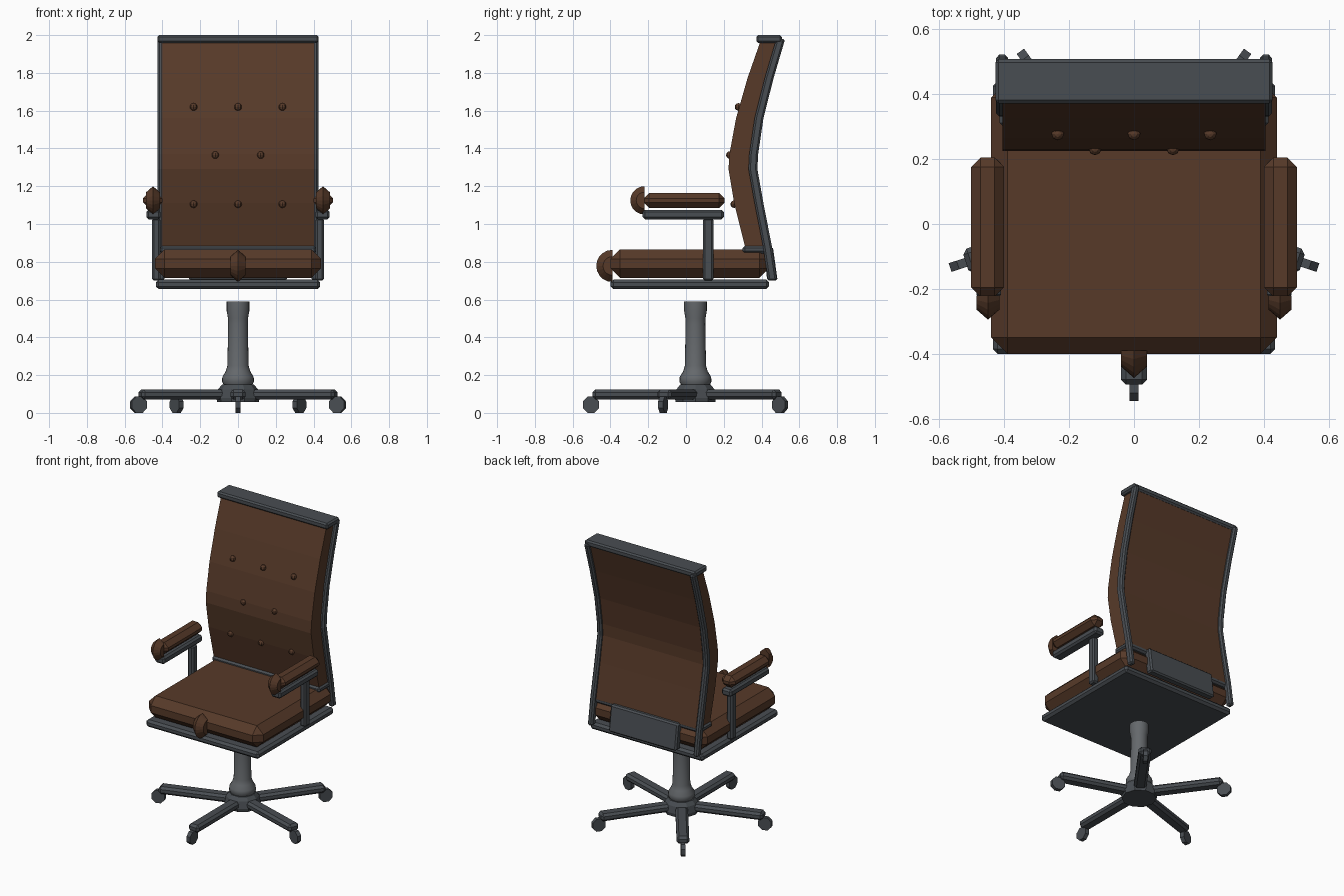
import bpy, bmesh, math
from mathutils import Matrix, Vector

if "Cube" in bpy.data.objects:
    bpy.data.objects.remove(bpy.data.objects["Cube"])


def material(name, rgb):
    m = bpy.data.materials.new(name)
    m.diffuse_color = (*rgb, 1)
    m.use_nodes = True
    m.node_tree.nodes["Principled BSDF"].inputs["Base Color"].default_value = m.diffuse_color
    return m


LEATHER = material("brown_leather", (0.095, 0.042, 0.022))
FRAME = material("dark_frame", (0.066, 0.075, 0.085))
STEEL = material("grey_steel", (0.13, 0.14, 0.15))


def finish(name, bm, mat, bevel=0, mirror=False):
    bmesh.ops.recalc_face_normals(bm, faces=bm.faces)
    me = bpy.data.meshes.new(name)
    bm.to_mesh(me)
    bm.free()
    me.materials.append(mat)
    ob = bpy.data.objects.new(name, me)
    bpy.context.collection.objects.link(ob)
    if bevel:
        b = ob.modifiers.new("bevel", 'BEVEL')
        b.width, b.segments = bevel, 1
        b.limit_method, b.angle_limit = 'ANGLE', math.radians(40)
    if mirror:
        ob.modifiers.new("mirror", 'MIRROR')
    return ob


def box(name, x, y, z, mat, bevel=0.012, mirror=False, matrix=None):
    """Bevelled box from (min, max) ranges."""
    bm = bmesh.new()
    size = Matrix.Diagonal((x[1] - x[0], y[1] - y[0], z[1] - z[0], 1))
    mid = Matrix.Translation((sum(x) / 2, sum(y) / 2, sum(z) / 2))
    bmesh.ops.create_cube(bm, size=1, matrix=(matrix or Matrix()) @ mid @ size)
    return finish(name, bm, mat, bevel, mirror)


def strip(name, front, back, x0, x1, mat, bevel=0, mirror=False):
    """Bent slab: matching (y, z) points on its front and back, spanning x0..x1."""
    bm = bmesh.new()
    rings = [[bm.verts.new(p) for p in ((x0, *f), (x1, *f), (x1, *b), (x0, *b))]
             for f, b in zip(front, back)]
    for a, b in zip(rings, rings[1:]):
        for i in range(4):
            j = (i + 1) % 4
            bm.faces.new((a[i], a[j], b[j], b[i]))
    bm.faces.new(rings[0])
    bm.faces.new(rings[-1])
    return finish(name, bm, mat, bevel, mirror)


def lathe(name, profile, centre, sides, mat):
    """Solid of revolution about z from (radius, z) points."""
    bm = bmesh.new()
    rings = []
    for r, z in profile:
        rings.append([bm.verts.new((centre[0] + r * math.cos(t), centre[1] + r * math.sin(t), z))
                      for t in (math.tau * i / sides for i in range(sides))])
    for a, b in zip(rings, rings[1:]):
        for i in range(sides):
            j = (i + 1) % sides
            bm.faces.new((a[i], a[j], b[j], b[i]))
    bm.faces.new(rings[0])
    bm.faces.new(rings[-1])
    return finish(name, bm, mat)


def roll_end(name, centre, r, w, mirror=False):
    """Half disc with a pointed rim, facing the front."""
    bm = bmesh.new()
    c = Vector(centre)
    prof = [(-w, 0), (-w, 0.58 * r), (0, r), (w, 0.58 * r), (w, 0)]
    vs = [bm.verts.new(c + Vector((x, 0, z))) for x, z in prof]
    es = [bm.edges.new(p) for p in zip(vs, vs[1:])]
    bmesh.ops.spin(bm, geom=vs + es, cent=c, axis=(1, 0, 0), angle=math.pi, steps=10)
    bmesh.ops.remove_doubles(bm, verts=bm.verts, dist=1e-4)
    if min(v.co.y for v in bm.verts) > c.y - 0.01:
        bmesh.ops.scale(bm, vec=(1, -1, 1), verts=bm.verts, space=Matrix.Translation(-c))
    bmesh.ops.holes_fill(bm, edges=[e for e in bm.edges if e.is_boundary], sides=0)
    return finish(name, bm, LEATHER, 0, mirror)


# Star base: five legs with wheels around the hub
AX = (0, 0.05)
for k in range(5):
    turn = Matrix.Translation((*AX, 0)) @ Matrix.Rotation(math.radians(72 * k), 4, 'Z')
    box(f"base_leg_{k + 1}", (-0.04, 0.04), (-0.545, -0.04), (0.072, 0.124), FRAME,
        0.015, matrix=turn)
    bm = bmesh.new()
    wheel = (turn @ Matrix.Translation((0, -0.553, 0.043)) @ Matrix.Rotation(math.pi / 2, 4, 'Y')
             @ Matrix.Rotation(math.pi / 8, 4, 'Z'))
    bmesh.ops.create_cone(bm, cap_ends=True, segments=8, radius1=0.0465, radius2=0.0465,
                          depth=0.028, matrix=wheel)
    finish(f"wheel_{k + 1}", bm, FRAME)
lathe("hub", [(0.11, 0.057), (0.115, 0.08), (0.105, 0.125), (0.085, 0.15)], AX, 10, FRAME)

# Smooth column
column = lathe("column", [(0.07, 0.14), (0.085, 0.165), (0.083, 0.19), (0.065, 0.22),
                          (0.056, 0.25), (0.052, 0.47), (0.053, 0.50), (0.06, 0.54),
                          (0.06, 0.59)], AX, 24, STEEL)
bpy.context.view_layer.objects.active = column
column.select_set(True)
bpy.ops.object.shade_smooth_by_angle(angle=math.radians(40))
column.select_set(False)

# Seat
box("seat_plate", (-0.435, 0.435), (-0.40, 0.44), (0.655, 0.705), FRAME, 0.015)
box("seat_cushion", (-0.44, 0.44), (-0.40, 0.44), (0.715, 0.865), LEATHER, 0.05)
roll_end("seat_front_roll", (0, -0.39, 0.778), 0.085, 0.04)

# Armrests
box("arm_post", (0.41, 0.455), (0.09, 0.145), (0.70, 1.03), FRAME, 0.01, True)
box("arm_bar", (0.41, 0.485), (-0.23, 0.20), (1.025, 1.075), FRAME, 0.012, True)
box("arm_pad", (0.40, 0.503), (-0.225, 0.205), (1.085, 1.165), LEATHER, 0.03, True)
roll_end("arm_front_roll", (0.45, -0.22, 1.125), 0.075, 0.036, True)

# Backrest padding
pad_front = [(0.315, 0.87), (0.255, 1.11), (0.225, 1.29), (0.23, 1.37),
             (0.265, 1.56), (0.325, 1.77), (0.395, 1.97)]
pad_back = [(0.435, 0.87), (0.39, 1.11), (0.36, 1.29), (0.362, 1.37),
            (0.39, 1.56), (0.442, 1.77), (0.50, 1.97)]
strip("back_padding", pad_front, pad_back, -0.405, 0.405, LEATHER)

# Backrest frame
rail_back = [(0.47, 0.695), (0.455, 0.88), (0.41, 1.11), (0.378, 1.29),
             (0.382, 1.37), (0.41, 1.56), (0.463, 1.77), (0.525, 1.98)]
rail_back[0] = (0.482, 0.70)
rail_front = [(y - 0.047, z) for y, z in rail_back]
strip("back_rail", rail_front, rail_back, 0.388, 0.425, FRAME, 0.01, True)
box("back_top_bar", (-0.427, 0.427), (0.372, 0.508), (1.958, 2.0), FRAME, 0.01)
box("back_bottom_bar", (-0.415, 0.415), (0.30, 0.435), (0.845, 0.885), FRAME, 0.012)
strip("back_bracket", [(0.43, 0.70), (0.41, 0.88)], [(0.485, 0.70), (0.46, 0.88)],
      -0.26, 0.26, FRAME, 0.01)

# Buttons
rows = [(1.62, 0.278, (-0.235, 0, 0.235)), (1.365, 0.232, (-0.12, 0.12)),
        (1.105, 0.255, (-0.235, 0, 0.235))]
for z, y, xs in rows:
    for x in xs:
        bm = bmesh.new()
        bmesh.ops.create_uvsphere(bm, u_segments=8, v_segments=6, radius=0.02,
                                  matrix=Matrix.Translation((x, y, z)))
        finish("back_button", bm, LEATHER)
